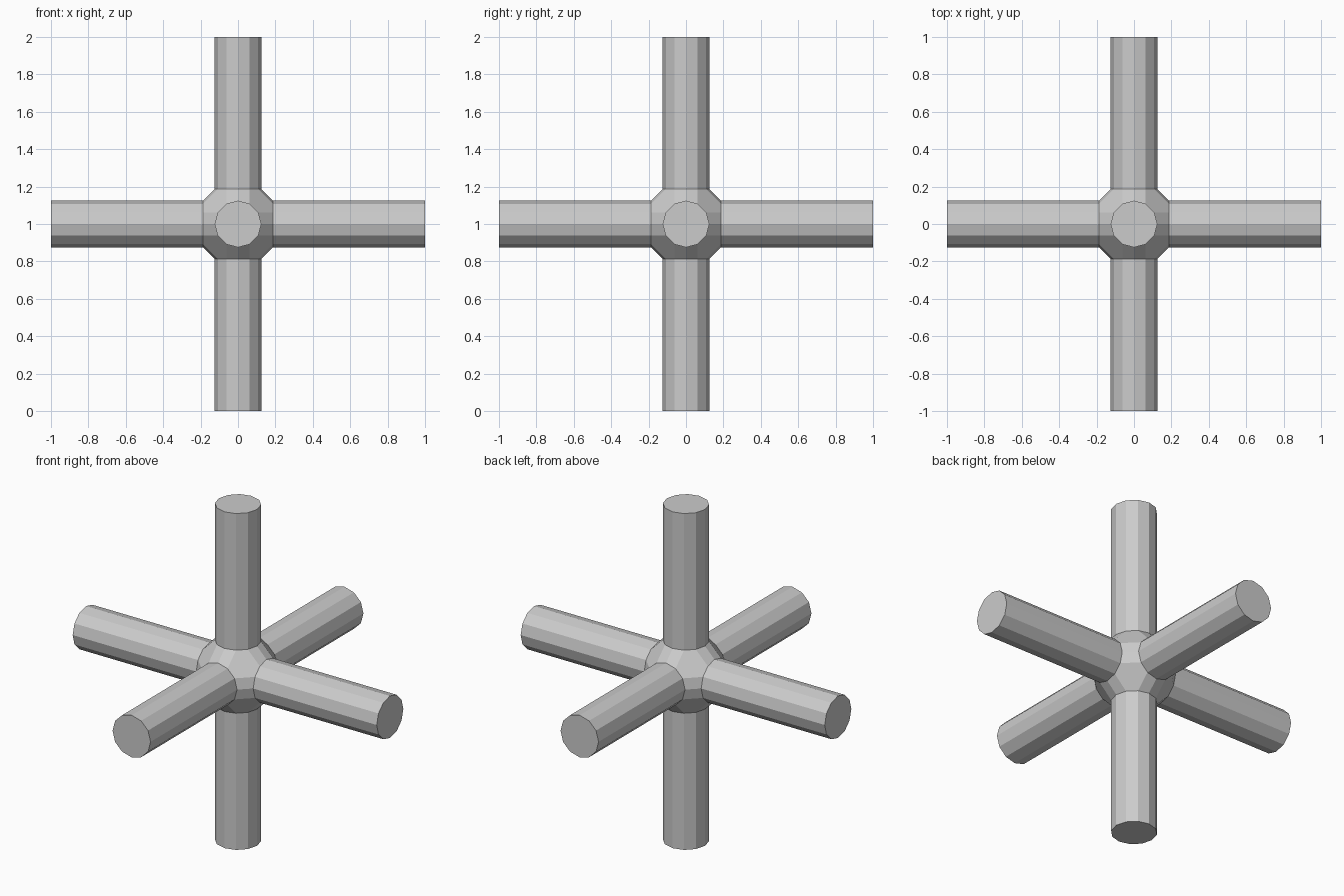
import bpy
import bmesh
from math import cos, sin, tau
from mathutils import Vector

if "Cube" in bpy.data.objects:
    bpy.data.objects.remove(bpy.data.objects["Cube"])

RADIUS = 0.125    # arm radius
HUB = 0.1875      # distance from centre to where each arm leaves the hub
REACH = 1.0       # distance from centre to arm tips
SIDES = 12

bm = bmesh.new()

# Hub: convex hull around six rings, one per axis direction
for axis in range(3):
    for sign in (-1, 1):
        for i in range(SIDES):
            a = tau * i / SIDES
            p = Vector()
            p[axis] = sign * HUB
            p[(axis + 1) % 3] = RADIUS * cos(a)
            p[(axis + 2) % 3] = RADIUS * sin(a)
            bm.verts.new(p)
bmesh.ops.convex_hull(bm, input=bm.verts[:])
bmesh.ops.dissolve_limit(bm, angle_limit=0.01, verts=bm.verts[:], edges=bm.edges[:])
bm.normal_update()

# Arms: pull the six flat hub caps out along their axes
caps = [f for f in bm.faces if max(abs(c) for c in f.normal) > 0.999]
for face in bmesh.ops.extrude_discrete_faces(bm, faces=caps)["faces"]:
    direction = face.calc_center_median().normalized()
    bmesh.ops.translate(bm, verts=face.verts[:], vec=direction * (REACH - HUB))
bmesh.ops.recalc_face_normals(bm, faces=bm.faces[:])

mesh = bpy.data.meshes.new("six_way_joint")
bm.to_mesh(mesh)
bm.free()
joint = bpy.data.objects.new("six_way_joint", mesh)
joint.location.z = REACH
bpy.context.collection.objects.link(joint)
